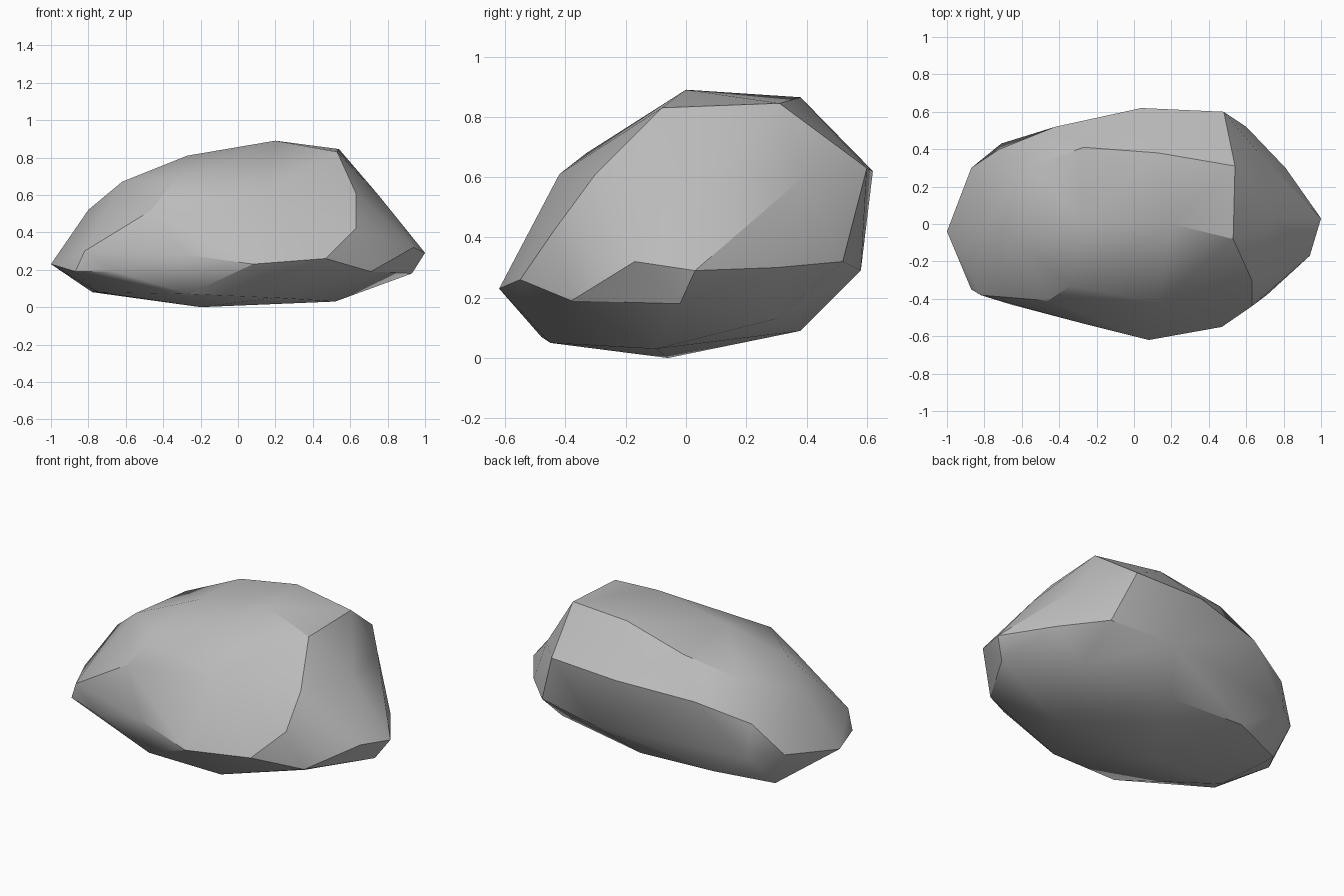
import bpy
import bmesh
import math
from mathutils import Vector

default_cube = bpy.data.objects.get("Cube")
if default_cube:
    bpy.data.objects.remove(default_cube, do_unlink=True)


def make_material(name, color):
    material = bpy.data.materials.new(name)
    material.use_nodes = True
    material.diffuse_color = color
    shader = material.node_tree.nodes["Principled BSDF"]
    shader.inputs["Base Color"].default_value = color
    shader.inputs["Roughness"].default_value = 0.9
    return material


# Corners of the boulder, grouped by the facet band they bound
crown = [(.2, 0, .89), (.53, -.08, .83), (.54, .31, .845), (.13, .38, .865),
         (-.27, .41, .78), (-.27, 0, .81), (-.56, .3, .67), (-.62, -.09, .67)]
shoulder = [(-.8, -.01, .52), (-.34, -.33, .68), (-.46, -.41, .52), (.13, -.42, .61),
            (.63, -.3, .61), (.75, .03, .6), (.66, .39, .6), (.48, .6, .63),
            (.04, .62, .62), (-.42, .52, .575), (-.72, .4, .475), (.63, -.44, .42)]
rim = [(-1, -.04, .23), (-.87, -.35, .19), (-.82, -.38, .3), (-.66, -.43, .19),
       (-.28, -.53, .28), (.08, -.62, .23), (.47, -.55, .26), (.71, -.38, .19),
       (.94, -.17, .32), (1, .03, .29), (.93, -.02, .18), (.81, .3, .3),
       (.6, .52, .32), (.22, .58, .29), (-.71, .43, .28), (-.87, .3, .29)]
underside = [(-.2, -.06, 0), (.52, -.1, .03), (-.26, -.48, .07), (.2, -.45, .05),
             (.62, .3, .13), (.04, .38, .09), (-.45, .38, .11), (-.78, .26, .08),
             (-.75, -.15, .08)]

CENTRE = Vector((0, 0, .43))
RADII = Vector((1, .62, .46))
BULGE = .35


def inflate(point):
    """Push a corner towards an ellipsoid so shallow hollows join the skin."""
    offset = point - CENTRE
    unit = Vector([o / r for o, r in zip(offset, RADII)])
    return CENTRE + offset * unit.length ** (BULGE - 1)


def build_boulder(name, corners, material):
    bm = bmesh.new()
    position = bm.verts.layers.float_vector.new("resting_position")
    for corner in corners:
        vert = bm.verts.new(inflate(Vector(corner)))
        vert[position] = Vector(corner)

    # Wrap the inflated corners, then settle each one into its real place
    bmesh.ops.convex_hull(bm, input=bm.verts[:], use_existing_faces=False)
    loose = [v for v in bm.verts if not v.link_faces]
    bmesh.ops.delete(bm, geom=loose, context='VERTS')
    for vert in bm.verts:
        vert.co = vert[position]
    bm.verts.layers.float_vector.remove(position)
    bmesh.ops.recalc_face_normals(bm, faces=bm.faces[:])

    mesh = bpy.data.meshes.new(name)
    bm.to_mesh(mesh)
    bm.free()
    mesh.materials.append(material)
    boulder = bpy.data.objects.new(name, mesh)
    bpy.context.collection.objects.link(boulder)
    return boulder


stone_grey = make_material("stone_grey", (.5, .5, .5, 1))
boulder = build_boulder("boulder", crown + shoulder + rim + underside, stone_grey)

# Soft facets with crisp ridges
bpy.ops.object.select_all(action='DESELECT')
boulder.select_set(True)
bpy.context.view_layer.objects.active = boulder
bpy.ops.object.shade_smooth_by_angle(angle=math.radians(30))
